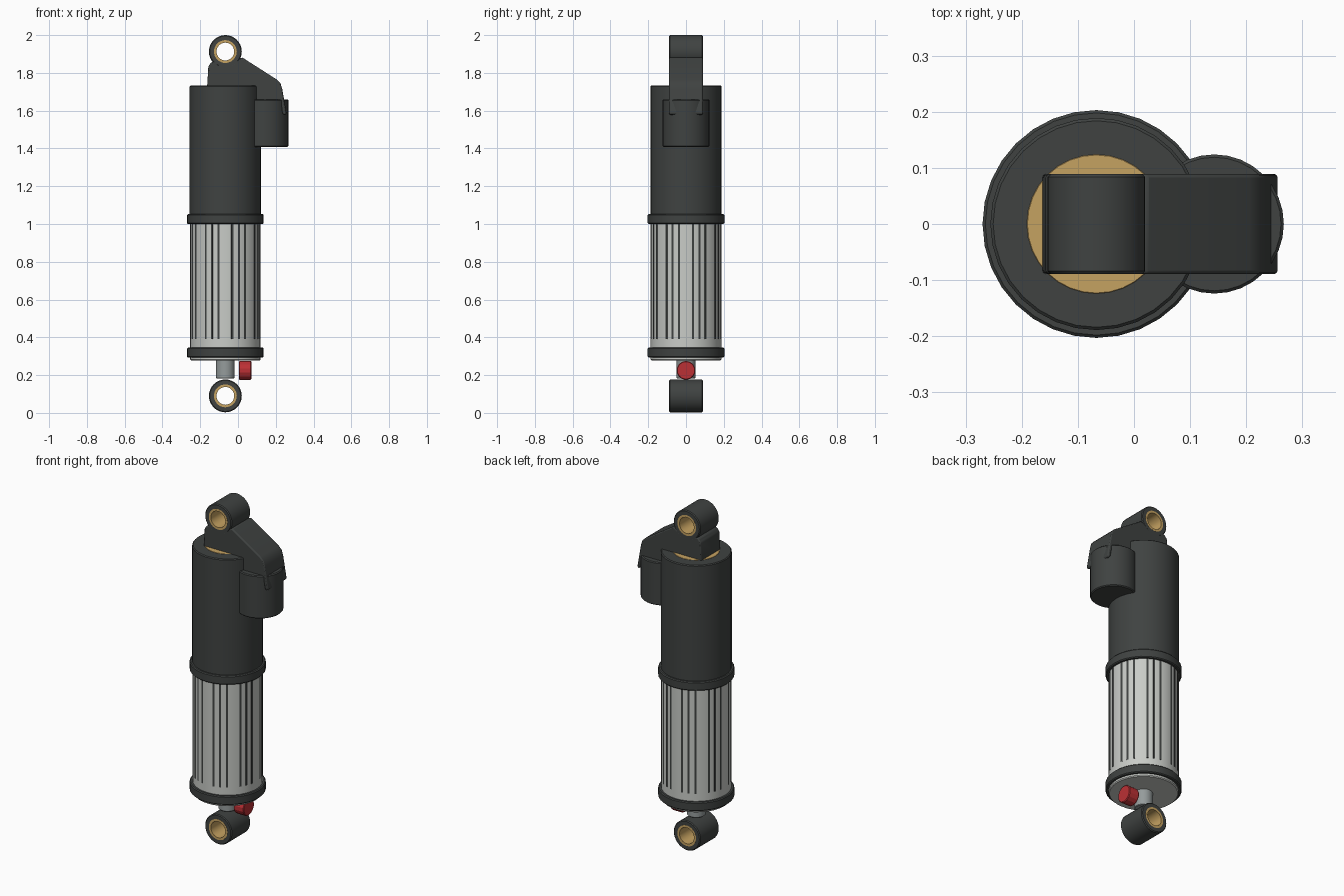
import bpy, bmesh
from math import radians, sin, cos, pi
from mathutils import Matrix

if "Cube" in bpy.data.objects:
    bpy.data.objects.remove(bpy.data.objects["Cube"])

CX = -0.067  # main axis of the damper


def material(name, rgb):
    m = bpy.data.materials.new(name)
    m.diffuse_color = (*rgb, 1)
    m.use_nodes = True
    m.node_tree.nodes["Principled BSDF"].inputs["Base Color"].default_value = m.diffuse_color
    return m


DARK = material("dark", (0.05, 0.055, 0.053))
SILVER = material("silver", (0.58, 0.6, 0.57))
STEEL = material("steel", (0.3, 0.33, 0.33))
GOLD = material("bronze", (0.56, 0.36, 0.12))
RED = material("red", (0.5, 0.03, 0.035))


def finish(name, bm, mat, matrix=Matrix(), bevel=0, angle=35):
    bmesh.ops.recalc_face_normals(bm, faces=bm.faces)
    me = bpy.data.meshes.new(name)
    bm.to_mesh(me)
    bm.free()
    me.transform(matrix)
    ob = bpy.data.objects.new(name, me)
    bpy.context.collection.objects.link(ob)
    me.materials.append(mat)
    if bevel:
        b = ob.modifiers.new("bevel", 'BEVEL')
        b.width, b.segments, b.limit_method = bevel, 2, 'ANGLE'
        b.angle_limit = radians(30)
    bpy.ops.object.select_all(action='DESELECT')
    ob.select_set(True)
    bpy.context.view_layer.objects.active = ob
    bpy.ops.object.shade_smooth_by_angle(angle=radians(angle))
    return ob


def lathe(name, profile, mat, matrix, sides=32, closed=False, **kw):
    """Spin (radius, height) points about local z; open profiles are capped."""
    bm = bmesh.new()
    rings = [[bm.verts.new((r * cos(2 * pi * i / sides), r * sin(2 * pi * i / sides), z))
              for i in range(sides)] for r, z in profile]
    pairs = list(zip(rings, rings[1:]))
    if closed:
        pairs.append((rings[-1], rings[0]))
    else:
        bm.faces.new(rings[0])
        bm.faces.new(rings[-1])
    for a, b in pairs:
        for i in range(sides):
            j = (i + 1) % sides
            bm.faces.new((a[i], a[j], b[j], b[i]))
    return finish(name, bm, mat, matrix, **kw)


def cyl(name, r, z0, z1, mat, x=CX, c=0.005, sides=32):
    lathe(name, [(r - c, z0), (r, z0 + c), (r, z1 - c), (r - c, z1)], mat,
          Matrix.Translation((x, 0, 0)), sides)


# Main body, sleeve, collars, shaft and reservoir
cyl("upper_body", 0.189, 1.02, 1.732, DARK)
cyl("lower_sleeve", 0.187, 0.278, 1.03, SILVER)
cyl("upper_collar", 0.203, 1.0, 1.052, DARK)
cyl("lower_collar", 0.203, 0.293, 0.345, DARK)
cyl("shaft", 0.049, 0.183, 0.30, STEEL, c=0.003)
cyl("top_cap_disc", 0.124, 1.70, 1.7335, GOLD, c=0.001)
cyl("reservoir", 0.124, 1.408, 1.66, DARK, x=0.143)

# Dark sleeve slots, in eight groups of three
bm = bmesh.new()
for k in range(32):
    if k % 4:
        bmesh.ops.create_cube(bm, size=1, matrix=Matrix.Translation((CX, 0, 0.7))
                              @ Matrix.Rotation(radians(11.25 * k), 4, 'Z')
                              @ Matrix.Translation((0.183, 0, 0))
                              @ Matrix.Diagonal((0.010, 0.011, 0.62, 1)))
finish("sleeve_slots", bm, DARK)

# Mounting eyes with bronze bushings, axis along y
for label, z in (("lower", 0.09), ("upper", 1.913)):
    m = Matrix.Translation((CX, 0, z)) @ Matrix.Rotation(pi / 2, 4, 'X')
    R, r, h, c = 0.087, 0.06, 0.089, 0.005
    lathe(label + "_eye", [(r, -h), (R - c, -h), (R, -h + c), (R, h - c), (R - c, h), (r, h)],
          DARK, m, closed=True)
    h = 0.0895
    lathe(label + "_bushing", [(0.047, -h), (0.0605, -h), (0.0605, h), (0.047, h)],
          GOLD, m, closed=True)

# Red adjuster knob, axis along x
m = Matrix.Translation((0, 0, 0.225)) @ Matrix.Rotation(pi / 2, 4, 'Y')
lathe("adjuster_knob", [(0.047, 0.005), (0.05, 0.009), (0.05, 0.067), (0.046, 0.071)],
      RED, m, sides=14, angle=20)

# Bracket joining the upper eye, body and reservoir
outline = [(-0.165, 1.70), (-0.157, 1.835), (-0.142, 1.855), (-0.12, 1.861),
           (-0.105, 1.845), (-0.03, 1.845), (0.0, 1.87), (0.022, 1.882),
           (0.205, 1.765), (0.225, 1.745), (0.234, 1.715), (0.257, 1.585),
           (0.246, 1.576), (0.236, 1.585), (0.225, 1.65), (0.10, 1.65), (0.08, 1.70)]
bm = bmesh.new()
face = bm.faces.new([bm.verts.new((x, -0.089, z)) for x, z in outline])
new = bmesh.ops.extrude_face_region(bm, geom=[face])
bmesh.ops.translate(bm, vec=(0, 0.178, 0),
                    verts=[v for v in new["geom"] if isinstance(v, bmesh.types.BMVert)])
finish("reservoir_bracket", bm, DARK, bevel=0.006)
